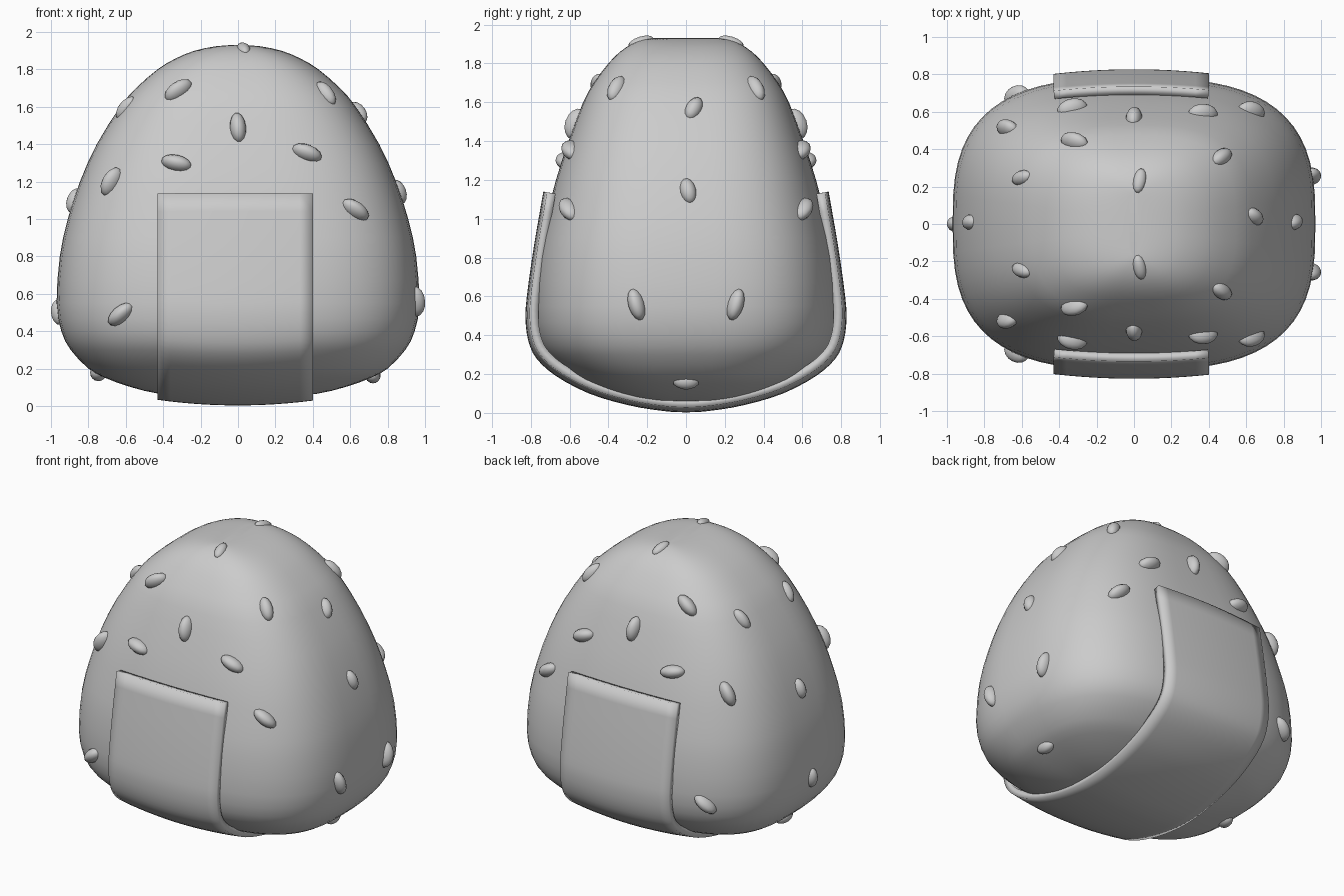
import bpy, bmesh, math
from mathutils import Vector, Matrix
from mathutils.bvhtree import BVHTree

if "Cube" in bpy.data.objects:
    bpy.data.objects.remove(bpy.data.objects["Cube"])


def make_object(name, bm, angle=None):
    mesh = bpy.data.meshes.new(name)
    bm.to_mesh(mesh)
    ob = bpy.data.objects.new(name, mesh)
    bpy.context.collection.objects.link(ob)
    for p in mesh.polygons:
        p.use_smooth = True
    if angle:
        bpy.context.view_layer.objects.active = ob
        ob.select_set(True)
        bpy.ops.object.shade_smooth_by_angle(angle=math.radians(angle))
        ob.select_set(False)
    return ob


def smooth_path(pts, steps):
    """Catmull-Rom interpolation through a list of tuples."""
    pts = [Vector(p) for p in pts]
    ext = [2 * pts[0] - pts[1]] + pts + [2 * pts[-1] - pts[-2]]
    out = []
    for i in range(1, len(ext) - 2):
        a, b, c, d = ext[i - 1:i + 3]
        for s in range(steps):
            t = s / steps
            out.append(0.5 * (2 * b + (c - a) * t + (2 * a - 5 * b + 4 * c - d) * t * t
                              + (3 * b - a - 3 * c + d) * t ** 3))
    return out + [pts[-1]]


# Rice ball: superellipse sections (half width, half depth, height)
sections = [(.20, .10, .04), (.42, .25, .065), (.57, .375, .10), (.71, .50, .15),
            (.80, .59, .20), (.895, .705, .30), (.945, .76, .40), (.97, .78, .55),
            (.953, .762, .80), (.91, .72, 1.0), (.845, .67, 1.2), (.755, .605, 1.4),
            (.63, .53, 1.6), (.545, .475, 1.7), (.43, .40, 1.8), (.33, .34, 1.86),
            (.23, .28, 1.9), (.12, .22, 1.923), (.03, .17, 1.93)]
SEG = 64


def spow(v, e):
    return math.copysign(abs(v) ** e, v)


bm = bmesh.new()
rings = []
for a, b, z in smooth_path(sections, 2):
    ring = []
    for k in range(SEG):
        t = 2 * math.pi * k / SEG
        ring.append(bm.verts.new((a * spow(math.cos(t), 2 / 2.9), b * spow(math.sin(t), 2 / 2.9), z)))
    rings.append(ring)
for lo, hi in zip(rings, rings[1:]):
    for k in range(SEG):
        n = (k + 1) % SEG
        bm.faces.new((lo[k], lo[n], hi[n], hi[k]))
bm.faces.new(rings[0][::-1])
bm.faces.new(rings[-1])
bm.normal_update()
body_tree = BVHTree.FromBMesh(bm)
make_object("rice_body", bm)
bm.free()

# Seaweed strip: half profile swept across x, wrapped under the body
half = [(.735, 1.14), (.785, .85), (.82, .6), (.827, .48), (.812, .37), (.77, .28),
        (.67, .19), (.5, .10), (.3, .04), (.12, .01)]
profile = [(-y, z) for y, z in half] + [(0, .003)] + half[::-1]
bm = bmesh.new()
COLS = 12
grid = []
for y, z in smooth_path(profile, 3):
    row = []
    for j in range(COLS + 1):
        x = -.43 + .83 * j / COLS
        s = 1 - .03 * (x / .43) ** 2
        row.append(bm.verts.new((x, y * s, 1.0 + (z - 1.0) * s)))
    grid.append(row)
for r, q in zip(grid, grid[1:]):
    for j in range(COLS):
        bm.faces.new((r[j], q[j], q[j + 1], r[j + 1]))
wrap = make_object("seaweed_wrap", bm, 40)
bm.free()
solid = wrap.modifiers.new("thickness", 'SOLIDIFY')
solid.thickness = .045
solid.offset = -1
# keep the thickness first so the smoothing sees the sharp rims
wrap.modifiers.move(len(wrap.modifiers) - 1, 0)

# Grains of rice half sunk into the surface
grains = bmesh.new()


def add_grain(point, direction, size=(.085, .044, .06)):
    pos, nor, _, _ = body_tree.find_nearest(Vector(point))
    d = Vector(direction)
    u = (d - nor * d.dot(nor)).normalized()
    v = nor.cross(u)
    rot = Matrix((u, v, nor)).transposed().to_4x4()
    mat = Matrix.Translation(pos - nor * .01) @ rot @ Matrix.Diagonal((*size, 1))
    bmesh.ops.create_uvsphere(grains, u_segments=14, v_segments=8, radius=1, matrix=mat)


# front and back grains: x, z, tilt in degrees
for x, z, tilt in [(-.32, 1.69, 40), (0, 1.49, 95), (-.33, 1.3, -15), (.37, 1.355, -20),
                   (-.68, 1.2, 60), (.63, 1.05, -28), (-.63, .49, 38)]:
    a = math.radians(tilt)
    for side in (-1, 1):
        hit = body_tree.ray_cast(Vector((x, side * 2, z)), Vector((0, -side, 0)))[0]
        add_grain(hit, (math.cos(a), 0, math.sin(a)))

# paired side and top grains: point, long direction, size, mirrored in y
for (x, y, z), (dx, dy, dz), size in [
        ((-.61, .25, 1.6), (.5, .3, 1), (.075, .04, .04)),
        ((.46, .35, 1.66), (-.5, -.3, 1), (.08, .042, .045)),
        ((.03, .235, 1.92), (.2, 1, 0), (.07, .035, .03)),
        ((.97, .26, .56), (0, .3, 1), (.085, .042, .055))]:
    for side in (-1, 1):
        add_grain((x, side * y, z), (dx, side * dy, dz), size)

# single grains along the middle of the sides and near the base
for point, d in [((-.88, .01, 1.1), (0, .1, 1)), ((-.97, 0, .5), (0, .1, 1)),
                 ((.63, .04, 1.56), (0, .4, 1)), ((.82, .01, 1.13), (0, -.2, 1)),
                 ((.72, 0, .165), (0, 1, 0)), ((-.75, 0, .17), (.3, 1, 0))]:
    add_grain(point, d, (.07, .042, .045))
make_object("rice_grains", grains)
grains.free()
